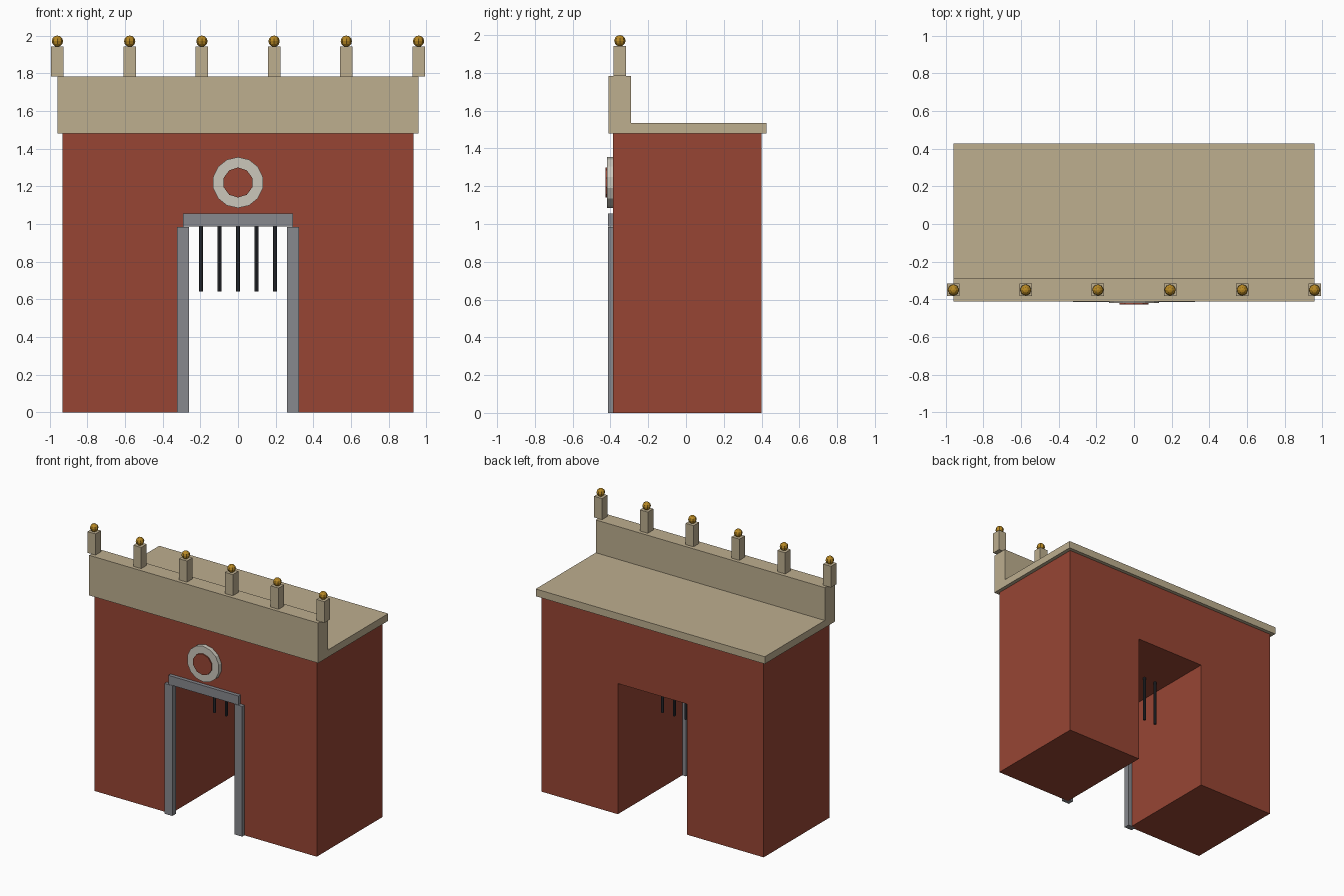
import bpy, bmesh, math

if "Cube" in bpy.data.objects:
    bpy.data.objects.remove(bpy.data.objects["Cube"])


def material(name, rgb):
    m = bpy.data.materials.new(name)
    m.diffuse_color = (*rgb, 1)
    m.use_nodes = True
    m.node_tree.nodes["Principled BSDF"].inputs["Base Color"].default_value = m.diffuse_color
    return m


RED = material("brick_red", (0.31, 0.06, 0.034))
SAND = material("sandstone", (0.51, 0.425, 0.275))
GREY = material("grey_stone", (0.245, 0.248, 0.27))
PALE = material("pale_stone", (0.60, 0.57, 0.50))
GOLD = material("gold", (0.48, 0.25, 0.018))
IRON = material("dark_iron", (0.028, 0.031, 0.038))


def finish(name, bm, mat):
    bmesh.ops.recalc_face_normals(bm, faces=bm.faces)
    me = bpy.data.meshes.new(name)
    bm.to_mesh(me)
    bm.free()
    me.materials.append(mat)
    ob = bpy.data.objects.new(name, me)
    bpy.context.collection.objects.link(ob)
    return ob


def prism(name, points, axis, lo, hi, mat):
    """Extrude a 2D profile along x (points are y,z) or y (points are x,z)."""
    place = (lambda a, b, t: (t, a, b)) if axis == "x" else (lambda a, b, t: (a, t, b))
    bm = bmesh.new()
    face = bm.faces.new([bm.verts.new(place(a, b, lo)) for a, b in points])
    new = bmesh.ops.extrude_face_region(bm, geom=[face])["geom"]
    bmesh.ops.translate(bm, vec=place(0, 0, hi - lo),
                        verts=[v for v in new if isinstance(v, bmesh.types.BMVert)])
    return finish(name, bm, mat)


def box(name, x0, x1, y0, y1, z0, z1, mat):
    return prism(name, [(x0, z0), (x1, z0), (x1, z1), (x0, z1)], "y", y0, y1, mat)


def disc(name, radius, sides, y0, y1, z, mat):
    angles = [math.pi / 2 + 2 * math.pi * i / sides for i in range(sides)]
    return prism(name, [(radius * math.cos(a), z + radius * math.sin(a)) for a in angles],
                 "y", y0, y1, mat)


# Gatehouse walls with the passage through them
prism("gate_walls", [(-0.93, 0), (-0.29, 0), (-0.29, 0.988), (0.29, 0.988),
                     (0.29, 0), (0.93, 0), (0.93, 1.48), (-0.93, 1.48)],
      "y", -0.387, 0.40, RED)

# Roof slab with raised front parapet
prism("roof_parapet", [(-0.41, 1.48), (0.427, 1.48), (0.427, 1.535),
                       (-0.29, 1.535), (-0.29, 1.783), (-0.41, 1.783)],
      "x", -0.958, 0.958, SAND)

# Door surround
for side, s in (("left", -1), ("right", 1)):
    x0, x1 = sorted((s * 0.26, s * 0.325))
    box(side + "_jamb", x0, x1, -0.414, -0.37, 0, 0.985, GREY)
box("lintel", -0.293, 0.293, -0.414, -0.37, 0.987, 1.055, GREY)

# Hanging gate bars
for i in range(5):
    bm = bmesh.new()
    bmesh.ops.create_cone(bm, cap_ends=True, segments=8, radius1=0.0105,
                          radius2=0.0105, depth=0.35)
    bmesh.ops.translate(bm, vec=(-0.196 + 0.098 * i, 0, 0.818), verts=bm.verts)
    finish(f"gate_bar_{i + 1}", bm, IRON)

# Round medallion above the door
disc("medallion_ring", 0.135, 14, -0.418, -0.387, 1.22, PALE)
disc("medallion_centre", 0.08, 10, -0.427, -0.418, 1.22, RED)

# Pinnacles with gold balls
for i in range(6):
    x = -0.958 + 0.3832 * i
    box(f"pinnacle_{i + 1}", x - 0.033, x + 0.033, -0.383, -0.317, 1.783, 1.943, SAND)
    bm = bmesh.new()
    bmesh.ops.create_uvsphere(bm, u_segments=8, v_segments=6, radius=0.03)
    bmesh.ops.translate(bm, vec=(x, -0.35, 1.97), verts=bm.verts)
    finish(f"gold_ball_{i + 1}", bm, GOLD)
